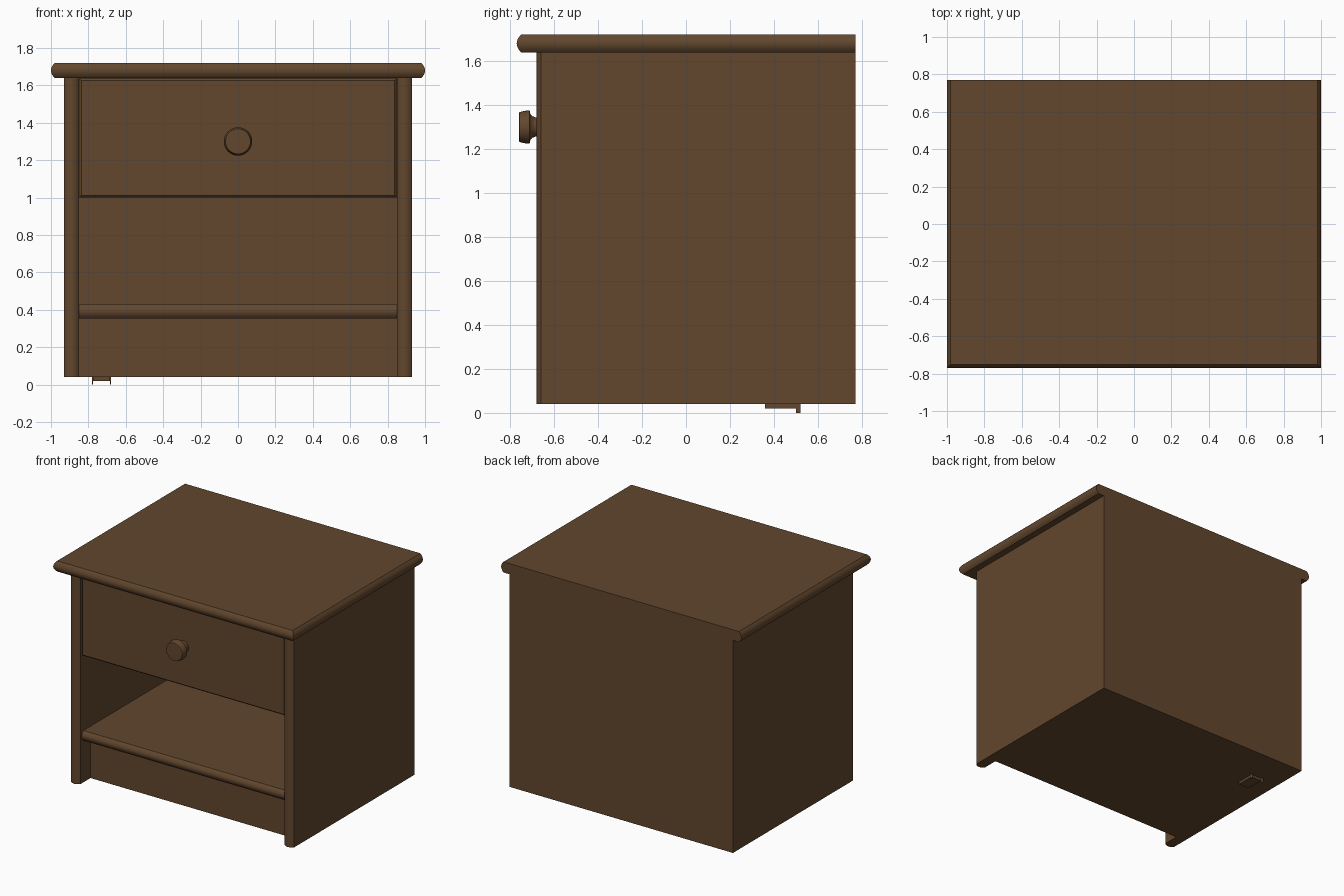
import bpy, bmesh, math
from mathutils import Matrix

if "Cube" in bpy.data.objects:
    bpy.data.objects.remove(bpy.data.objects["Cube"])

wood = bpy.data.materials.new("brown_wood")
wood.diffuse_color = (0.122, 0.063, 0.027, 1)
wood.use_nodes = True
wood.node_tree.nodes["Principled BSDF"].inputs["Base Color"].default_value = wood.diffuse_color


def finish(name, bm, smooth=True):
    bmesh.ops.recalc_face_normals(bm, faces=bm.faces)
    me = bpy.data.meshes.new(name)
    bm.to_mesh(me)
    bm.free()
    me.materials.append(wood)
    ob = bpy.data.objects.new(name, me)
    bpy.context.collection.objects.link(ob)
    if smooth:
        bpy.ops.object.select_all(action='DESELECT')
        ob.select_set(True)
        bpy.context.view_layer.objects.active = ob
        bpy.ops.object.shade_smooth_by_angle(angle=math.radians(30))
    return ob


def box(name, x0, x1, y0, y1, z0, z1):
    bm = bmesh.new()
    bmesh.ops.create_cube(bm, size=1, matrix=Matrix.LocRotScale(
        ((x0 + x1) / 2, (y0 + y1) / 2, (z0 + z1) / 2), None,
        (x1 - x0, y1 - y0, z1 - z0)))
    return finish(name, bm, False)


def loft(name, rings):
    """Join matching rings of points and cap both ends."""
    bm = bmesh.new()
    vs = [[bm.verts.new(p) for p in r] for r in rings]
    n = len(rings[0])
    for a, b in zip(vs, vs[1:]):
        for i in range(n):
            bm.faces.new((a[i], a[(i + 1) % n], b[(i + 1) % n], b[i]))
    bm.faces.new(vs[0])
    bm.faces.new(vs[-1])
    return finish(name, bm)


def bulge(lo, hi, depth, steps=10):
    """Rounded edge: (position, inset) pairs across a board's thickness."""
    return [(lo + (hi - lo) * i / steps, depth * (2 * i / steps - 1) ** 2)
            for i in range(steps + 1)]


BACK = 0.77

# Top board, rounded on the front and both sides
loft("top_board", [[(-1 + d, -0.77 + d, z), (1 - d, -0.77 + d, z),
                    (1 - d, BACK, z), (-1 + d, BACK, z)]
                   for z, d in bulge(1.64, 1.72, 0.02)])

# Side panels with rounded front edges
for name, x0, x1 in (("left_side", -0.93, -0.85), ("right_side", 0.85, 0.93)):
    prof = [(x, -0.68 + d) for x, d in bulge(x0, x1, 0.02)] + [(x1, BACK), (x0, BACK)]
    loft(name, [[(x, y, z) for x, y in prof] for z in (0.04, 1.64)])

# Shelf with rounded front edge
prof = [(-0.645 + d, z) for z, d in bulge(0.355, 0.43, 0.02)] + [(0.74, 0.43), (0.74, 0.355)]
loft("shelf", [[(x, y, z) for y, z in prof] for x in (-0.85, 0.85)])

# Back, recessed plinth and base
box("back_panel", -0.85, 0.85, 0.73, BACK, 0.04, 1.64)
box("plinth", -0.85, 0.85, -0.54, 0.73, 0.04, 0.355)

# Drawer front with chamfered face, and the tray behind it
c = 0.012
loft("drawer_front", [[(-0.85 + i, y, 1.0 + i), (0.85 - i, y, 1.0 + i),
                       (0.85 - i, y, 1.638 - i), (-0.85 + i, y, 1.638 - i)]
                      for y, i in ((-0.65, c), (-0.65 + c, 0.001), (-0.58, 0.001))])
box("drawer_bottom", -0.83, 0.83, -0.58, 0.70, 1.02, 1.05)
box("drawer_back", -0.83, 0.83, 0.67, 0.70, 1.05, 1.55)
for s, name in ((-1, "drawer_left"), (1, "drawer_right")):
    box(name, min(s * 0.83, s * 0.80), max(s * 0.83, s * 0.80), -0.58, 0.67, 1.05, 1.55)

# Turned knob
knob = [(-0.645, 0.045), (-0.685, 0.044), (-0.698, 0.049), (-0.708, 0.060),
        (-0.711, 0.075), (-0.72, 0.076), (-0.75, 0.070), (-0.758, 0.067), (-0.76, 0.064)]
loft("knob", [[(r * math.cos(a), y, 1.30 + r * math.sin(a))
               for a in (math.tau * k / 32 for k in range(32))] for y, r in knob])

# Small fitting under the base: plate with two thin end lips
box("base_plate", -0.775, -0.685, 0.36, 0.50, 0.02, 0.04)
for i, x in enumerate((-0.78, -0.685)):
    box("base_lip_%d" % (i + 1), x, x + 0.005, 0.50, 0.52, 0.0, 0.04)
